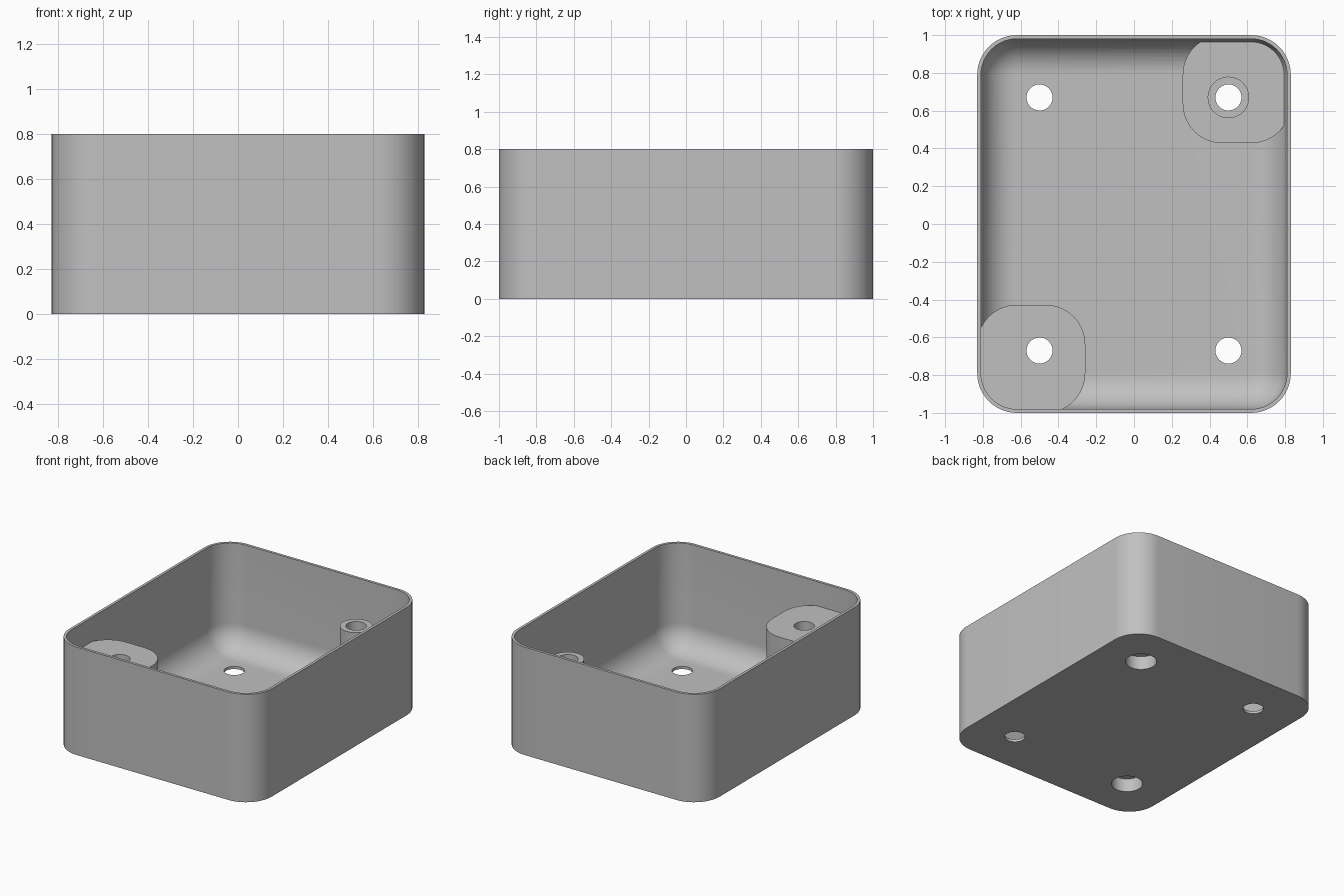
import bpy, bmesh, math

cube = bpy.data.objects.get("Cube")
if cube:
    bpy.data.objects.remove(cube, do_unlink=True)

HALF_X, HALF_Y, HEIGHT = 0.83, 1.0, 0.8
WALL, CORNER, FILLET = 0.02, 0.21, 0.185
BOSS_TOP, LEDGE_TOP = 0.62, 0.13
HOLE_X, HOLE_Y = 0.5, 0.67
ARC = 14

grey = bpy.data.materials.new("light_grey")
grey.use_nodes = True
grey.diffuse_color = (0.53, 0.53, 0.53, 1)
grey.node_tree.nodes["Principled BSDF"].inputs["Base Color"].default_value = grey.diffuse_color


def outline(hx, hy, r, cx=0, cy=0):
    """Points of a rounded rectangle, counter-clockwise."""
    pts = []
    for q, (sx, sy) in enumerate([(1, 1), (-1, 1), (-1, -1), (1, -1)]):
        for i in range(ARC + 1):
            a = (q + i / ARC) * math.pi / 2
            pts.append((cx + sx * (hx - r) + r * math.cos(a),
                        cy + sy * (hy - r) + r * math.sin(a)))
    return pts


def loft(name, sections):
    """Solid through (outline, z) sections, bottom to top."""
    bm = bmesh.new()
    rings = [[bm.verts.new((x, y, z)) for x, y in pts] for pts, z in sections]
    n = len(rings[0])
    for low, high in zip(rings, rings[1:]):
        for i in range(n):
            j = (i + 1) % n
            bm.faces.new((low[i], low[j], high[j], high[i]))
    bm.faces.new(rings[0][::-1])
    bm.faces.new(rings[-1])
    mesh = bpy.data.meshes.new(name)
    bm.to_mesh(mesh)
    bm.free()
    ob = bpy.data.objects.new(name, mesh)
    mesh.materials.append(grey)
    bpy.context.collection.objects.link(ob)
    return ob


def cylinder(name, x, y, r, z0, z1):
    bpy.ops.mesh.primitive_cylinder_add(vertices=48, radius=r, depth=z1 - z0,
                                        location=(x, y, (z0 + z1) / 2))
    ob = bpy.context.object
    ob.name = name
    ob.data.materials.append(grey)
    return ob


def subtract(target, cutter):
    cutter.hide_render = True
    mod = target.modifiers.new("cut", "BOOLEAN")
    mod.operation, mod.solver, mod.object = "DIFFERENCE", "EXACT", cutter
    bpy.context.view_layer.objects.active = target
    bpy.ops.object.modifier_apply(modifier=mod.name)
    bpy.data.objects.remove(cutter, do_unlink=True)


def corner_block(name, side, top):
    """Rounded block filling one corner of the box."""
    half = 0.286
    pts = outline(half, half, CORNER, side * (HALF_X - half), side * (HALF_Y - half))
    return loft(name, [(pts, -0.1), (pts, top)])


# Outer shell
rim = outline(HALF_X, HALF_Y, CORNER)
body = loft("box_body", [(rim, 0), (rim, HEIGHT)])

# Hollow with a rounded floor edge
sections = []
STEPS = 12
for k in range(STEPS + 1):
    a = k / STEPS * math.pi / 2
    inset = WALL + FILLET * (1 - math.sin(a))
    sections.append((outline(HALF_X - inset, HALF_Y - inset, CORNER - inset),
                     WALL + FILLET * (1 - math.cos(a))))
sections.append((sections[-1][0], HEIGHT + 0.1))
hollow = loft("hollow", sections)

# Tall corner block, low corner ledge and its tube stay solid
subtract(hollow, corner_block("tall_block", -1, BOSS_TOP))
subtract(hollow, corner_block("low_ledge", 1, LEDGE_TOP))
subtract(hollow, cylinder("tube", HOLE_X, HOLE_Y, 0.11, -0.1, BOSS_TOP))
subtract(body, hollow)

# Screw holes, with wide recesses under the two bosses
for sx in (-1, 1):
    for sy in (-1, 1):
        x, y = sx * HOLE_X, sy * HOLE_Y
        subtract(body, cylinder("screw_hole", x, y, 0.069, -0.1, 1))
        if sx == sy:
            subtract(body, cylinder("screw_recess", x, y, 0.106, -0.1, 0.1))

bpy.ops.object.select_all(action="DESELECT")
body.select_set(True)
bpy.context.view_layer.objects.active = body
bpy.ops.object.shade_smooth_by_angle(angle=math.radians(30))
